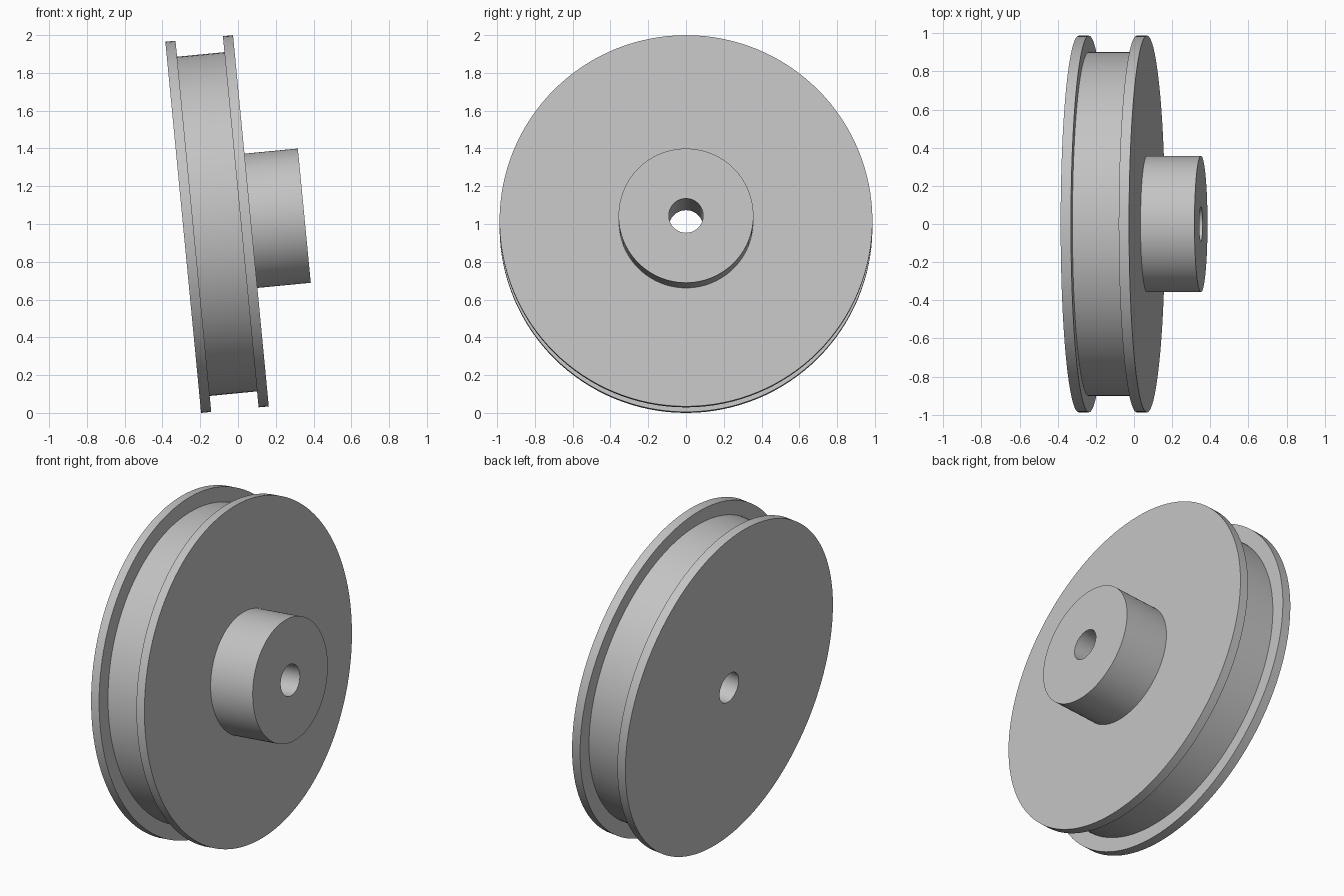
import bpy, bmesh
from math import radians, cos, sin, pi

cube = bpy.data.objects.get("Cube")
if cube:
    bpy.data.objects.remove(cube, do_unlink=True)

SEGMENTS = 128
TILT = radians(5.5)
RIM, GROOVE, HUB, BORE = 0.987, 0.902, 0.357, 0.091     # radii
WIDTH, FLANGE, LENGTH = 0.36, 0.054, 0.644              # distances along the axle

grey = bpy.data.materials.new("plain grey")
grey.use_nodes = True
grey.diffuse_color = (0.55, 0.55, 0.55, 1)
grey.node_tree.nodes["Principled BSDF"].inputs["Base Color"].default_value = grey.diffuse_color


def lathe(name, profile):
    """Turn a closed (distance, radius) profile around the local x axis."""
    bm = bmesh.new()
    rings = []
    for i in range(SEGMENTS):
        a = 2 * pi * i / SEGMENTS
        rings.append([bm.verts.new((x, r * cos(a), r * sin(a))) for x, r in profile])
    for i, ring in enumerate(rings):
        after = rings[(i + 1) % SEGMENTS]
        for j in range(len(profile)):
            k = (j + 1) % len(profile)
            bm.faces.new((ring[j], ring[k], after[k], after[j]))
    bmesh.ops.recalc_face_normals(bm, faces=bm.faces)
    mesh = bpy.data.meshes.new(name)
    bm.to_mesh(mesh)
    bm.free()
    mesh.materials.append(grey)
    obj = bpy.data.objects.new(name, mesh)
    bpy.context.collection.objects.link(obj)
    return obj


# Flanged wheel with its hub and through bore, turned as one solid
wheel = lathe("pulley_wheel", [
    (0, BORE), (0, RIM), (FLANGE, RIM), (FLANGE, GROOVE),
    (WIDTH - FLANGE, GROOVE), (WIDTH - FLANGE, RIM), (WIDTH, RIM),
    (WIDTH, HUB), (LENGTH, HUB), (LENGTH, BORE),
])

# Lean the wheel so the hub points slightly upward and the rim rests on the ground
wheel.rotation_euler = (0, -TILT, 0)
wheel.location = (-0.29, 0, RIM * cos(TILT))

bpy.ops.object.select_all(action='DESELECT')
wheel.select_set(True)
bpy.context.view_layer.objects.active = wheel
bpy.ops.object.shade_smooth_by_angle(angle=radians(30))
